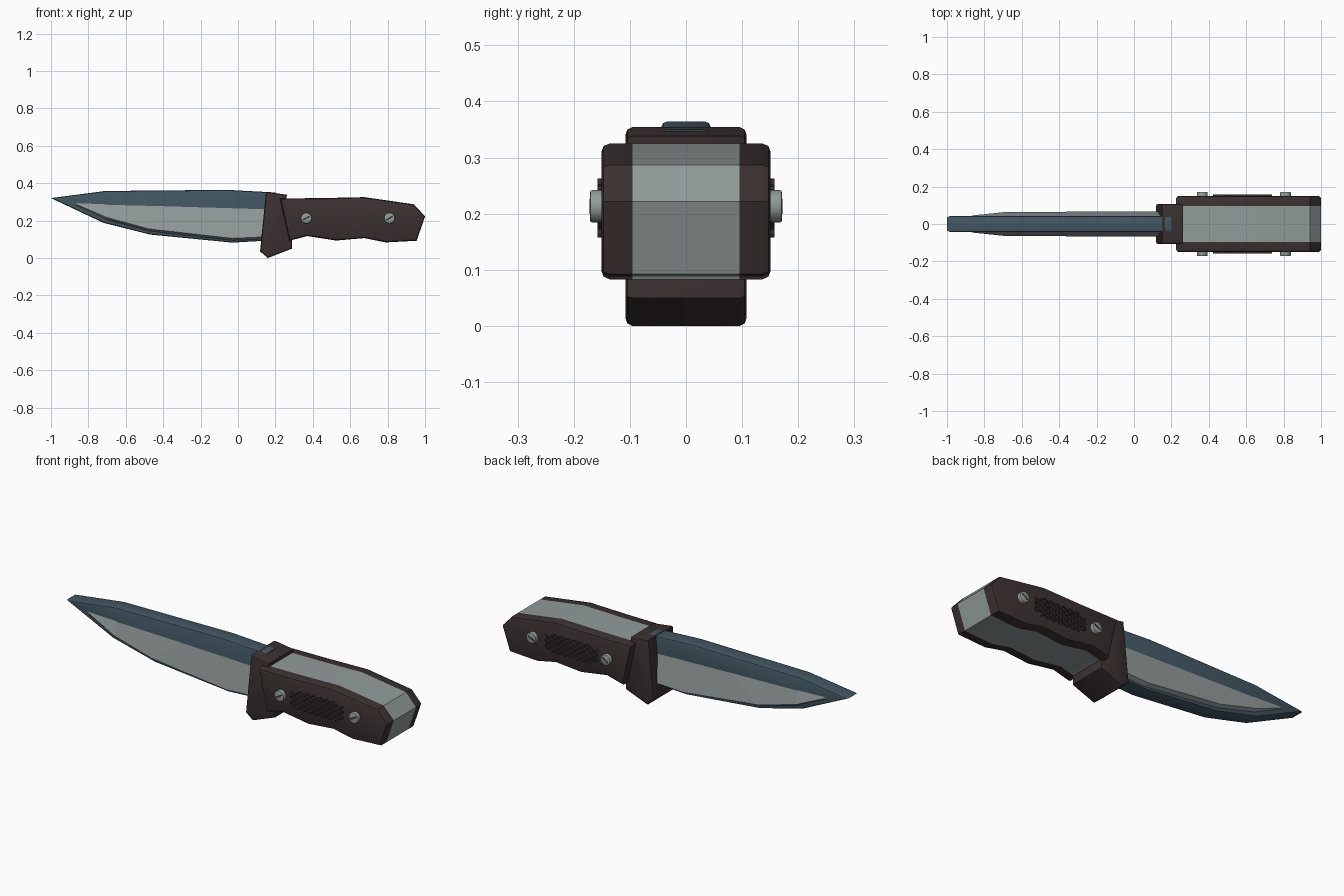
import bpy, bmesh, math
from mathutils import Matrix

if "Cube" in bpy.data.objects:
    bpy.data.objects.remove(bpy.data.objects["Cube"])


def material(name, rgb):
    m = bpy.data.materials.new(name)
    m.use_nodes = True
    m.diffuse_color = (*rgb, 1)
    m.node_tree.nodes["Principled BSDF"].inputs["Base Color"].default_value = (*rgb, 1)
    return m


STEEL = material("steel grey", (0.29, 0.33, 0.33))
BLUE = material("blue steel", (0.055, 0.095, 0.125))
BROWN = material("dark brown", (0.044, 0.031, 0.030))


def finish(bm, name, mat, smooth=True):
    bmesh.ops.recalc_face_normals(bm, faces=bm.faces)
    me = bpy.data.meshes.new(name)
    bm.to_mesh(me)
    bm.free()
    me.materials.append(mat)
    ob = bpy.data.objects.new(name, me)
    bpy.context.collection.objects.link(ob)
    if smooth:
        bpy.ops.object.select_all(action='DESELECT')
        ob.select_set(True)
        bpy.context.view_layer.objects.active = ob
        bpy.ops.object.shade_smooth_by_angle(angle=math.radians(25))
    return ob


def prism(name, outline, y0, y1, mat, bevel=0.0):
    """Extrude an x-z outline along y and round the rims furthest from the middle."""
    bm = bmesh.new()
    face = bm.faces.new([bm.verts.new((x, y0, z)) for x, z in outline])
    ext = bmesh.ops.extrude_face_region(bm, geom=[face])
    moved = [v for v in ext["geom"] if isinstance(v, bmesh.types.BMVert)]
    bmesh.ops.translate(bm, verts=moved, vec=(0, y1 - y0, 0))
    if bevel:
        far = max(abs(y0), abs(y1)) - 1e-5
        rim = [e for e in bm.edges if all(abs(v.co.y) > far for v in e.verts)
               and e.verts[0].co.y * e.verts[1].co.y > 0]
        bmesh.ops.bevel(bm, geom=rim, offset=bevel, segments=2, profile=0.5,
                        affect='EDGES', clamp_overlap=True)
    return finish(bm, name, mat)


# Blade: blunt slab with rounded rims
blade = [(-1, 0.32), (-0.71, 0.358), (-0.06, 0.364), (0.2, 0.35), (0.2, 0.095),
         (-0.03, 0.082), (-0.47, 0.125), (-0.72, 0.188)]
prism("blade", blade, -0.044, 0.044, BLUE, 0.01)

# Ground faces: wedge that swells out of the slab towards the cutting edge
top = [(-0.87, 0.297), (-0.7, 0.29), (-0.3, 0.28), (0.2, 0.265)]
low = [(-0.86, 0.285), (-0.7, 0.216), (-0.475, 0.155), (-0.03, 0.105), (0.2, 0.115)]
swell = [0.046, 0.063, 0.065, 0.067, 0.067]
bm = bmesh.new()
for side in (-1, 1):
    upper = [bm.verts.new((x, side * 0.043, z)) for x, z in top]
    ridge = [bm.verts.new((x, side * y, z)) for (x, z), y in zip(low, swell)]
    foot = [bm.verts.new((x, side * 0.042, z - 0.012)) for x, z in low]
    bm.faces.new((upper[0], upper[1], ridge[1], ridge[0]))
    bm.faces.new((upper[1], upper[2], ridge[2], ridge[1]))
    bm.faces.new((upper[2], ridge[3], ridge[2]))
    bm.faces.new((upper[2], upper[3], ridge[4], ridge[3]))
    for i in range(len(low) - 1):
        bm.faces.new((ridge[i], ridge[i + 1], foot[i + 1], foot[i]))
    bm.faces.new((upper[0], ridge[0], foot[0]))
    # Orient each open sheet outwards by closing it at the back
    bm.faces.new(upper + foot[::-1] + [])
    bm.faces.new((upper[3], ridge[4], foot[4]))
finish(bm, "blade_grind", STEEL, smooth=False)

# Guard between blade and handle
guard = [(0.15, 0.354), (0.262, 0.338), (0.255, 0.3), (0.29, 0.1), (0.29, 0.05),
         (0.16, 0.0), (0.118, 0.035)]
prism("guard", guard, -0.108, 0.108, BROWN, 0.012)

# Handle: steel core sandwiched by two scales
handle = [(0.225, 0.318), (0.45, 0.32), (0.675, 0.325), (0.94, 0.287), (1.0, 0.222),
          (0.955, 0.092), (0.79, 0.083), (0.675, 0.106), (0.525, 0.093),
          (0.37, 0.117), (0.275, 0.092)]
prism("handle_core", handle, -0.095, 0.095, STEEL)
for side, label in ((-1, "front"), (1, "back")):
    prism(label + "_scale", handle, side * 0.094, side * 0.151, BROWN, 0.015)

    # Raised grip texture: alternating short ridges within a soft oblong
    bm = bmesh.new()
    cols, rows = 16, 7
    for i in range(cols):
        for j in range(rows):
            u, v = (i + 0.5) / cols * 2 - 1, (j + 0.5) / rows * 2 - 1
            if abs(u) ** 3 + abs(v) ** 3 > 1.1:
                continue
            tilt = math.radians(28 if (i + j) % 2 else -28)
            mat = (Matrix.Translation((0.58 + u * 0.155, side * 0.152, 0.21 + v * 0.052))
                   @ Matrix.Rotation(tilt, 4, 'Y')
                   @ Matrix.Diagonal((0.024, 0.011, 0.006, 1)))
            bmesh.ops.create_cube(bm, size=1, matrix=mat)
    finish(bm, label + "_grip_texture", BROWN, smooth=False)

    # Screws with a slanted slot
    for x, spot in ((0.365, "inner"), (0.81, "outer")):
        ring = [(x + 0.029 * math.cos(k * math.tau / 20),
                 0.213 + 0.029 * math.sin(k * math.tau / 20)) for k in range(20)]
        prism(f"{label}_{spot}_screw", ring, side * 0.14, side * 0.171, STEEL, 0.004)
        bm = bmesh.new()
        bmesh.ops.create_cube(bm, size=1, matrix=(
            Matrix.Translation((x, side * 0.171, 0.213))
            @ Matrix.Rotation(math.radians(-30), 4, 'Y')
            @ Matrix.Diagonal((0.04, 0.002, 0.008, 1))))
        finish(bm, f"{label}_{spot}_screw_slot", BROWN, smooth=False)
